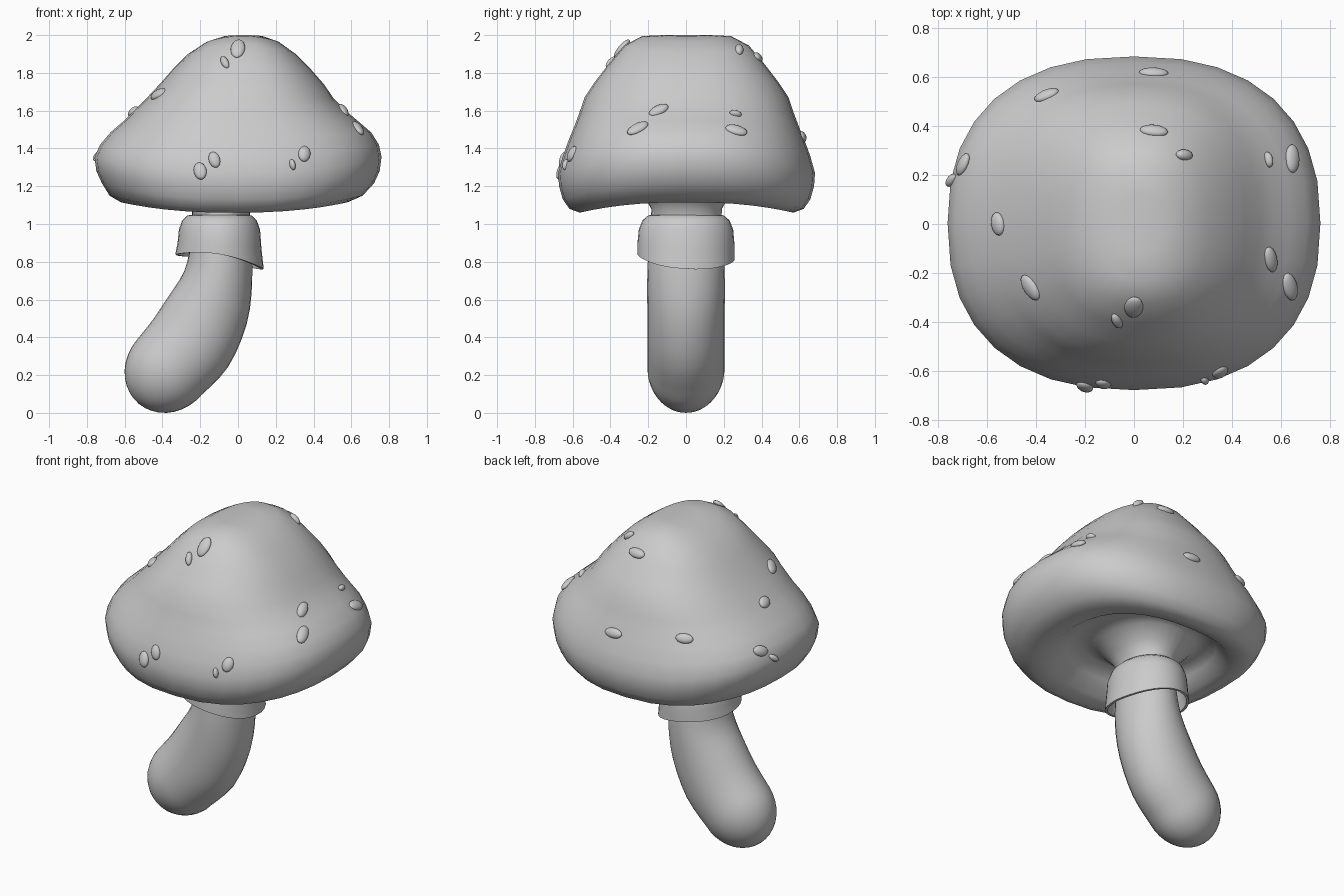
import bpy, bmesh
from math import sin, cos, pi, radians, copysign
from mathutils import Vector, Matrix
from mathutils.bvhtree import BVHTree

default_cube = bpy.data.objects.get("Cube")
if default_cube:
    bpy.data.objects.remove(default_cube)

# One plain grey for everything
grey = bpy.data.materials.new("plain grey")
grey.use_nodes = True
colour = (0.6, 0.6, 0.6, 1)
grey.diffuse_color = colour
grey.node_tree.nodes["Principled BSDF"].inputs["Base Color"].default_value = colour


def finish(name, bm, sharp=60):
    """Turn a bmesh into a smooth shaded object."""
    mesh = bpy.data.meshes.new(name)
    bm.to_mesh(mesh)
    bm.free()
    mesh.materials.append(grey)
    obj = bpy.data.objects.new(name, mesh)
    bpy.context.collection.objects.link(obj)
    bpy.ops.object.select_all(action='DESELECT')
    obj.select_set(True)
    bpy.context.view_layer.objects.active = obj
    bpy.ops.object.shade_smooth_by_angle(angle=radians(sharp))


def oval(centre, u, v, sides=32, power=1.0, lift=None):
    """Points of a rounded oval spanned by u and v; lift(c, s) raises each point."""
    points = []
    for i in range(sides):
        a = 2 * pi * i / sides
        c, s = cos(a), sin(a)
        p = Vector(centre) + Vector(u) * copysign(abs(c) ** power, c)
        p += Vector(v) * copysign(abs(s) ** power, s)
        if lift:
            p.z += lift(c, s)
        points.append(p)
    return points


def loft(rings, start=None):
    """Skin the rings; start is an optional pole point."""
    bm = bmesh.new()
    loops = [[bm.verts.new(p) for p in ring] for ring in rings]
    n = len(loops[0])
    for a, b in zip(loops, loops[1:]):
        for i in range(n):
            j = (i + 1) % n
            bm.faces.new((a[i], a[j], b[j], b[i]))
    if start is not None:
        tip = bm.verts.new(start)
        for i in range(n):
            bm.faces.new((tip, loops[0][i], loops[0][(i + 1) % n]))
    bmesh.ops.recalc_face_normals(bm, faces=bm.faces[:])
    bm.normal_update()
    return bm


def smooth_rows(rows, steps=3):
    """Add rows between the given ones along a smooth curve."""
    result = []
    for i in range(len(rows) - 1):
        a, b, c, d = (rows[min(max(k, 0), len(rows) - 1)] for k in range(i - 1, i + 3))
        for k in range(steps):
            t = k / steps
            result.append([q + t / 2 * (r - p + t * (2 * p - 5 * q + 4 * r - s
                                                     + t * (3 * (q - r) + s - p)))
                           for p, q, r, s in zip(a, b, c, d)])
    return result + [rows[-1]]


# Cap: half width, centre x, side height, half depth, front height
cap_profile = [
    (.10, .03, 1.995, .12, 2.0), (.19, .025, 1.965, .235, 1.995),
    (.285, .02, 1.9, .33, 1.945), (.365, .02, 1.82, .41, 1.85),
    (.435, .02, 1.74, .487, 1.75), (.5, .01, 1.66, .54, 1.67),
    (.56, .01, 1.6, .567, 1.59), (.62, .015, 1.545, .593, 1.52),
    (.69, .015, 1.485, .622, 1.45), (.738, .008, 1.42, .655, 1.36),
    (.76, 0, 1.355, .68, 1.27), (.75, 0, 1.28, .675, 1.2),
    (.72, 0, 1.215, .655, 1.13), (.67, -.01, 1.15, .62, 1.08),
    (.60, -.02, 1.115, .565, 1.06), (.50, -.03, 1.12, .48, 1.085),
    (.42, -.05, 1.18, .40, 1.16), (.35, -.07, 1.225, .34, 1.225),
    (.27, -.09, 1.2, .28, 1.2), (.2, -.09, 1.13, .215, 1.13),
    (.155, -.09, 1.08, .187, 1.08), (.15, -.09, 1.02, .185, 1.02)]
cap_rings = []
for width, x, side_z, depth, front_z in cap_profile:
    power = 0.84 if depth > .3 else 0.95
    cap_rings.append(oval((x, .003, side_z), (width, 0, 0), (0, depth, 0), power=power,
                          lift=lambda c, s: (front_z - side_z) * s * s))
cap_mesh = loft(cap_rings, start=(.03, 0, 2))
cap_surface = BVHTree.FromBMesh(cap_mesh)
finish("cap", cap_mesh, 80)

# Stem: centre x, height, lean in degrees, half width, half depth
stem_path = [
    (-.365, .24, 40, .225, .205), (-.25, .37, 33, .235, .205),
    (-.157, .55, 21, .218, .205), (-.105, .725, 8, .182, .205),
    (-.09, .9, 0, .16, .197), (-.09, 1.06, 0, .152, .185)]
FOOT_LENGTH = .25


def stem_ring(x, z, lean, width, depth, drop=0.0):
    """Ring across the stem; drop (an angle) shrinks it along the round foot."""
    t = radians(lean)
    across, along = Vector((cos(t), 0, -sin(t))), Vector((sin(t), 0, cos(t)))
    centre = Vector((x, 0, z)) - along * FOOT_LENGTH * sin(drop)
    return oval(centre, across * width * cos(drop), (0, depth * cos(drop), 0))


foot = stem_path[0]
stem_rings = [stem_ring(*foot, drop=radians(d)) for d in range(80, 5, -10)]
stem_rings += [stem_ring(*row) for row in smooth_rows(stem_path)]
t = radians(foot[2])
tip = (foot[0] - FOOT_LENGTH * sin(t), 0, foot[1] - FOOT_LENGTH * cos(t))
finish("stem", loft(stem_rings, start=tip), 80)

# Skirt: height, half width, half depth, wave strength of the hem
skirt_profile = [
    (1.05, .14, .17, 0), (1.045, .17, .2, 0), (1.02, .197, .23, 0),
    (.97, .215, .25, 0), (.9, .222, .257, .4), (.84, .234, .257, 1),
    (.84, .219, .242, 1), (.9, .205, .24, .4), (1.0, .19, .22, 0)]
skirt_rings = []
for z, width, depth, wave in skirt_profile:
    skirt_rings.append(oval((-.098, 0, z), (width, 0, 0), (0, depth, 0),
                            lift=lambda c, s: -wave * (.038 * c * (1 + c) + .03 * max(s, 0))))
finish("skirt", loft(skirt_rings), 50)

# Warts: position near the cap, half width, half length, direction of the length
warts = [
    ((0, -.33, 1.92), .038, .062, (.15, 1, .9)),
    ((-.07, -.4, 1.86), .02, .042, (-.5, 1, 1)),
    ((-.435, -.265, 1.7), .036, .06, (.35, -1, .5)),
    ((-.56, 0, 1.6), .034, .048, (-.3, 1, 0)),
    ((-.72, .25, 1.43), .032, .05, (0, 1, .5)),
    ((-.75, .18, 1.36), .018, .035, (0, 1, 1)),
    ((-.2, -.66, 1.28), .034, .048, (-.3, 0, 1)),
    ((-.125, -.65, 1.34), .03, .045, (-.3, 0, 1)),
    ((.35, -.6, 1.37), .033, .045, (.3, 0, 1)),
    ((.285, -.62, 1.31), .016, .03, (-.2, 0, 1)),
    ((.58, -.15, 1.625), .031, .057, (-.4, 1, .3)),
    ((.665, -.265, 1.54), .034, .063, (-.4, 1, .4)),
    ((.675, .275, 1.53), .034, .06, (0, 1, -.3)),
    ((.57, .275, 1.61), .018, .033, (0, 1, 0)),
    ((.08, .61, 1.46), .03, .06, (1, .1, 0)),
    ((-.35, .51, 1.5), .03, .053, (1, .3, 0)),
    ((.08, .365, 1.87), .03, .058, (1, -.1, 0)),
    ((.185, .265, 1.9), .023, .04, (1, .3, 0))]
for number, (near, width, length, direction) in enumerate(warts, 1):
    spot, normal, _, _ = cap_surface.find_nearest(Vector(near))
    side = Vector(direction).cross(normal).normalized()
    axes = Matrix((side, normal.cross(side), normal)).transposed().to_4x4()
    bm = bmesh.new()
    bmesh.ops.create_uvsphere(bm, u_segments=16, v_segments=10, radius=1)
    shape = Matrix.Diagonal((width, length, .02, 1))
    bmesh.ops.transform(bm, matrix=Matrix.Translation(spot) @ axes @ shape, verts=bm.verts[:])
    finish(f"wart_{number}", bm)
